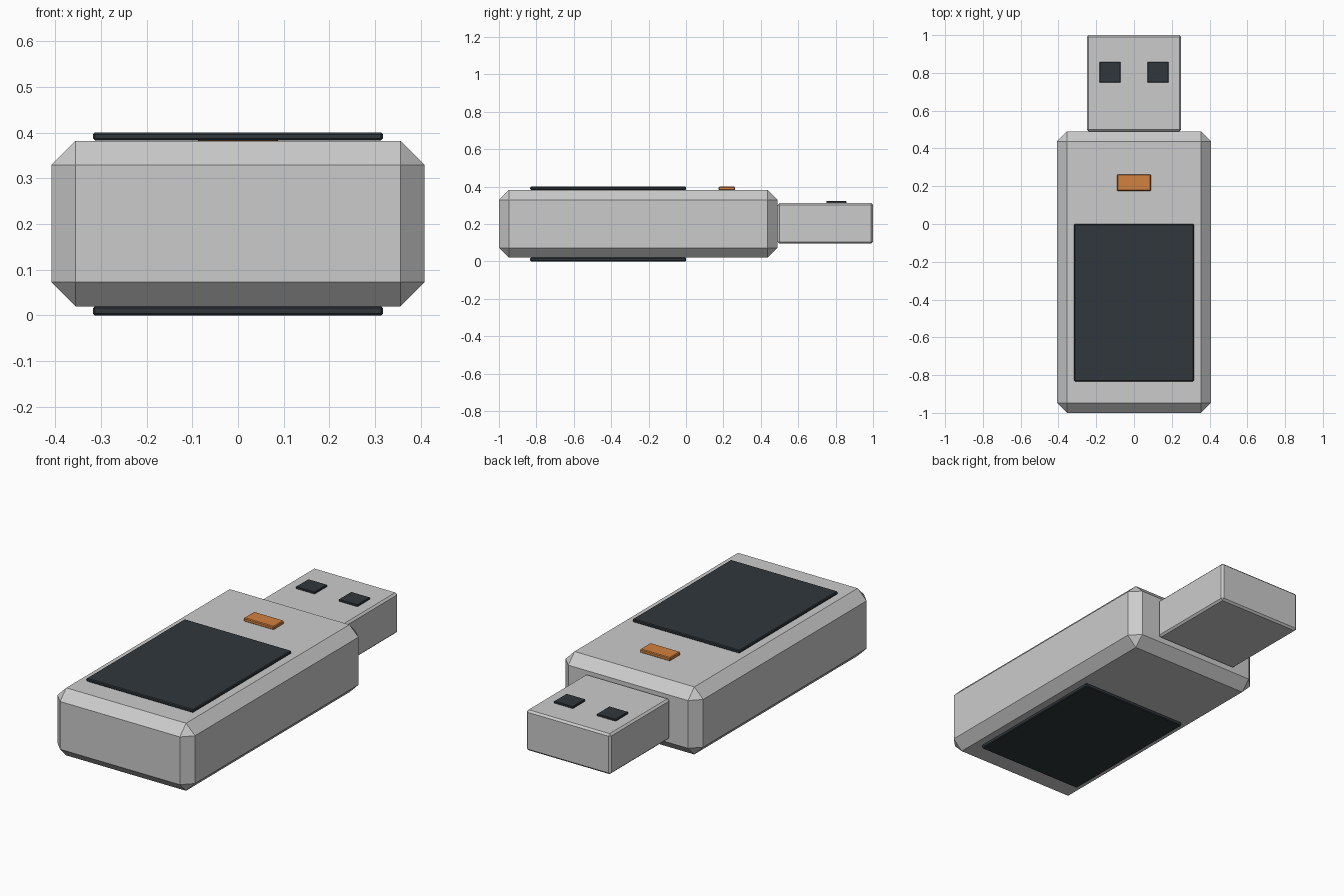
import bpy

if "Cube" in bpy.data.objects:
    bpy.data.objects.remove(bpy.data.objects["Cube"])


def material(name, color):
    m = bpy.data.materials.new(name)
    m.diffuse_color = color
    m.use_nodes = True
    m.node_tree.nodes["Principled BSDF"].inputs["Base Color"].default_value = m.diffuse_color
    return m


def box(name, x, y, z, bevel, mat=None):
    """Chamfered box from (min, max) ranges on each axis."""
    ranges = (x, y, z)
    bpy.ops.mesh.primitive_cube_add(size=1, location=[(a + b) / 2 for a, b in ranges])
    ob = bpy.context.object
    ob.name = name
    ob.scale = [b - a for a, b in ranges]
    bpy.ops.object.transform_apply(location=False, rotation=False, scale=True)
    mod = ob.modifiers.new("chamfer", 'BEVEL')
    mod.width = bevel
    mod.segments = 1
    if mat:
        ob.data.materials.append(mat)
    return ob


dark = material("dark_plastic", (0.03, 0.038, 0.045, 1))
orange = material("orange_light", (0.65, 0.22, 0.05, 1))

# Casing and metal connector
box("casing", (-0.408, 0.408), (-1.0, 0.49), (0.02, 0.382), 0.053)
box("connector", (-0.25, 0.25), (0.49, 1.0), (0.095, 0.312), 0.01)

# Grip panels on both broad faces
box("top_panel", (-0.317, 0.317), (-0.833, 0.0), (0.383, 0.4), 0.004, dark)
box("bottom_panel", (-0.317, 0.317), (-0.833, 0.0), (0.0, 0.02), 0.004, dark)

# Indicator light
box("indicator_light", (-0.089, 0.089), (0.175, 0.263), (0.38, 0.4), 0.004, orange)

# Square contact marks on the connector
for side, cx in (("left", -0.127), ("right", 0.127)):
    box(f"{side}_contact", (cx - 0.056, cx + 0.056), (0.75, 0.857), (0.308, 0.322), 0.002, dark)
